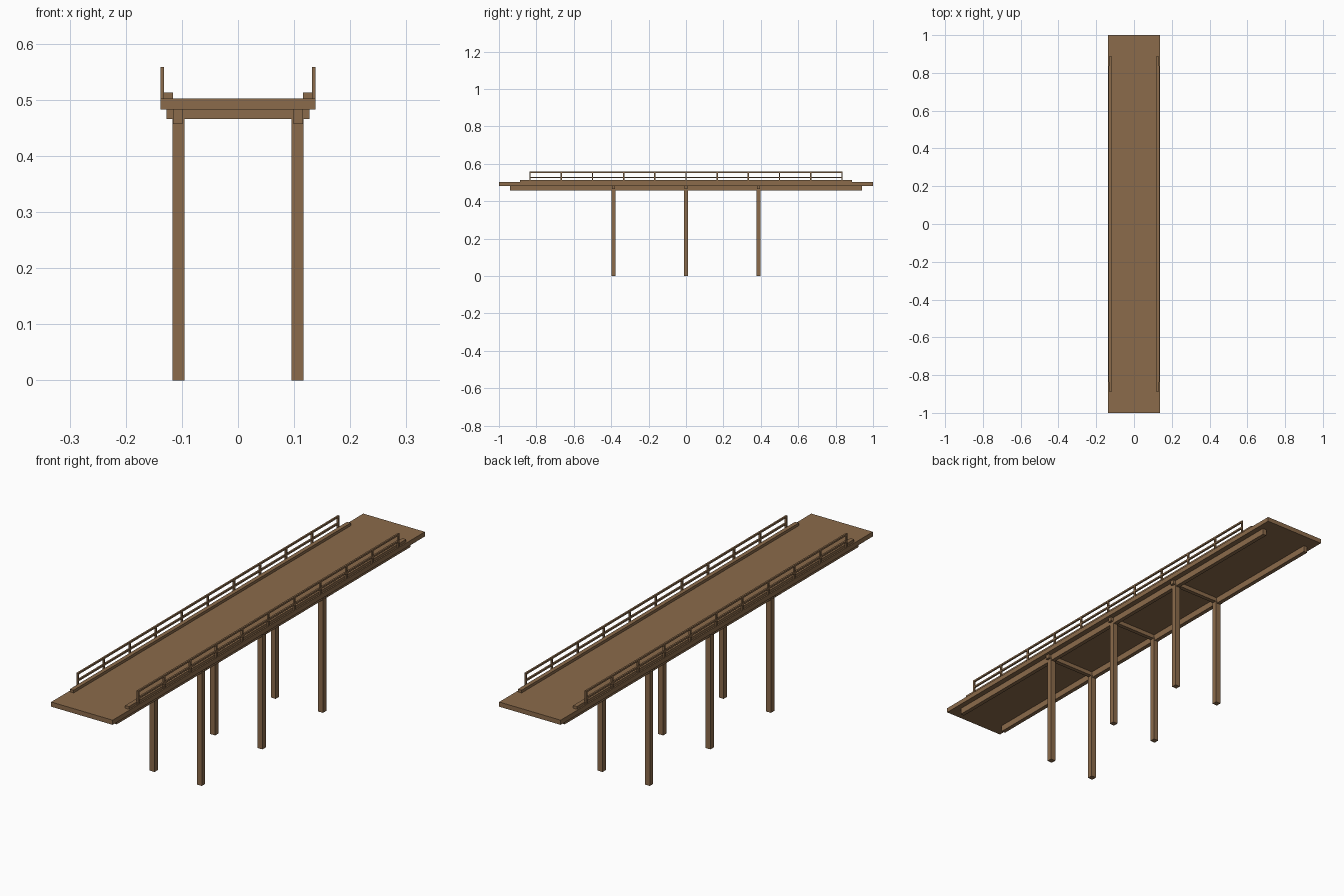
import bpy

cube = bpy.data.objects.get("Cube")
if cube:
    bpy.data.objects.remove(cube, do_unlink=True)

wood = bpy.data.materials.new("brown wood")
wood.use_nodes = True
COLOUR = (0.26, 0.147, 0.07, 1)
wood.diffuse_color = COLOUR
wood.node_tree.nodes["Principled BSDF"].inputs["Base Color"].default_value = COLOUR


def beam(name, x, y, z):
    """Box spanning the given (low, high) range on each axis."""
    bpy.ops.mesh.primitive_cube_add(size=1)
    ob = bpy.context.object
    ob.name = name
    spans = (x, y, z)
    ob.location = [(a + b) / 2 for a, b in spans]
    ob.scale = [b - a for a, b in spans]
    bpy.ops.object.transform_apply(location=False, rotation=False, scale=True)
    ob.data.materials.append(wood)
    return ob


def around(c, width):
    return (c - width / 2, c + width / 2)


DECK_LOW, DECK_TOP = 0.483, 0.502
RAIL_TOP, RAIL_END, RAIL_BAYS = 0.558, 0.834, 10
RAIL_X, RAIL_W = 0.135, 0.007

# Deck
beam("deck", (-0.138, 0.138), (-1, 1), (DECK_LOW, DECK_TOP))

# Cross beams over each pair of legs
trestles = (-0.388, 0, 0.388)
for y in trestles:
    beam("cross_beam", (-0.127, 0.127), around(y, 0.017), (0.466, DECK_LOW))

for side, s in (("left", 1), ("right", -1)):
    # Legs and long beams under the deck
    for y in trestles:
        beam(side + "_leg", around(s * 0.106, 0.022), around(y, 0.022), (0, 0.468))
    beam(side + "_stringer", around(s * 0.107, 0.017), (-0.942, 0.942), (0.457, DECK_LOW))

    # Kerb along the deck edge
    beam(side + "_kerb", around(s * 0.124, 0.017), (-0.888, 0.888), (DECK_TOP, 0.513))

    # Railing posts and two rails
    for i in range(RAIL_BAYS + 1):
        y = RAIL_END * (2 * i / RAIL_BAYS - 1)
        beam(side + "_rail_post", around(s * RAIL_X, RAIL_W), around(y, RAIL_W), (DECK_TOP, RAIL_TOP))
    reach = RAIL_END + RAIL_W / 2
    for name, z in (("_top_rail", RAIL_TOP - RAIL_W / 2), ("_middle_rail", 0.527)):
        beam(side + name, around(s * RAIL_X, RAIL_W), (-reach, reach), around(z, RAIL_W))
